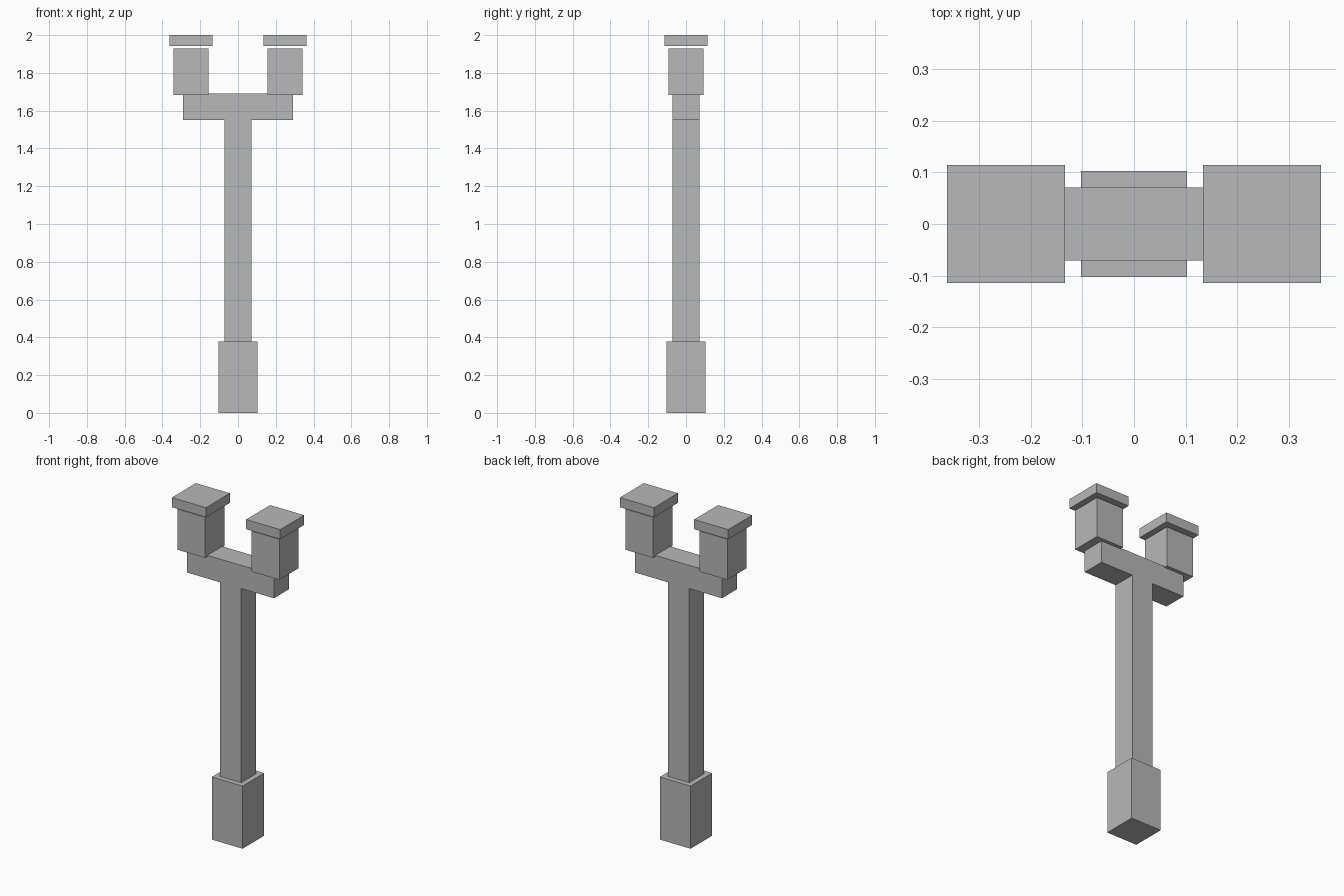
import bpy, bmesh

if "Cube" in bpy.data.objects:
    bpy.data.objects.remove(bpy.data.objects["Cube"])

grey = bpy.data.materials.new("plain grey")
grey.diffuse_color = (0.48, 0.48, 0.48, 1)
grey.use_nodes = True
grey.node_tree.nodes["Principled BSDF"].inputs["Base Color"].default_value = grey.diffuse_color


def finish(name, bm):
    bmesh.ops.recalc_face_normals(bm, faces=bm.faces)
    mesh = bpy.data.meshes.new(name)
    bm.to_mesh(mesh)
    bm.free()
    mesh.materials.append(grey)
    obj = bpy.data.objects.new(name, mesh)
    bpy.context.collection.objects.link(obj)


def box(name, x, half, z0, z1):
    """Square block centred on (x, 0) between two heights."""
    bm = bmesh.new()
    bmesh.ops.create_cube(bm, size=1)
    bmesh.ops.scale(bm, vec=(2 * half, 2 * half, z1 - z0), verts=bm.verts)
    bmesh.ops.translate(bm, vec=(x, 0, (z0 + z1) / 2), verts=bm.verts)
    finish(name, bm)


# Base block
BASE_TOP = 0.378
box("base", 0, 0.103, 0, BASE_TOP)

# Post and crossbar: one T profile extruded front to back
W, ARM = 0.071, 0.29
ARM_LOW, ARM_TOP = 1.55, 1.69
right = [(W, BASE_TOP), (W, ARM_LOW), (ARM, ARM_LOW), (ARM, ARM_TOP)]
outline = right + [(-x, z) for x, z in reversed(right)]
bm = bmesh.new()
face = bm.faces.new([bm.verts.new((x, -W, z)) for x, z in outline])
ext = bmesh.ops.extrude_face_region(bm, geom=[face], use_keep_orig=True)
bmesh.ops.translate(bm, vec=(0, 2 * W, 0),
                    verts=[v for v in ext["geom"] if isinstance(v, bmesh.types.BMVert)])
finish("post_and_crossbar", bm)

# Lamp heads with caps floating just above them
for side, label in ((-1, "left"), (1, "right")):
    box(label + "_lamp", side * 0.248, 0.0925, 1.683, 1.928)
    box(label + "_cap", side * 0.248, 0.114, 1.942, 2.0)
